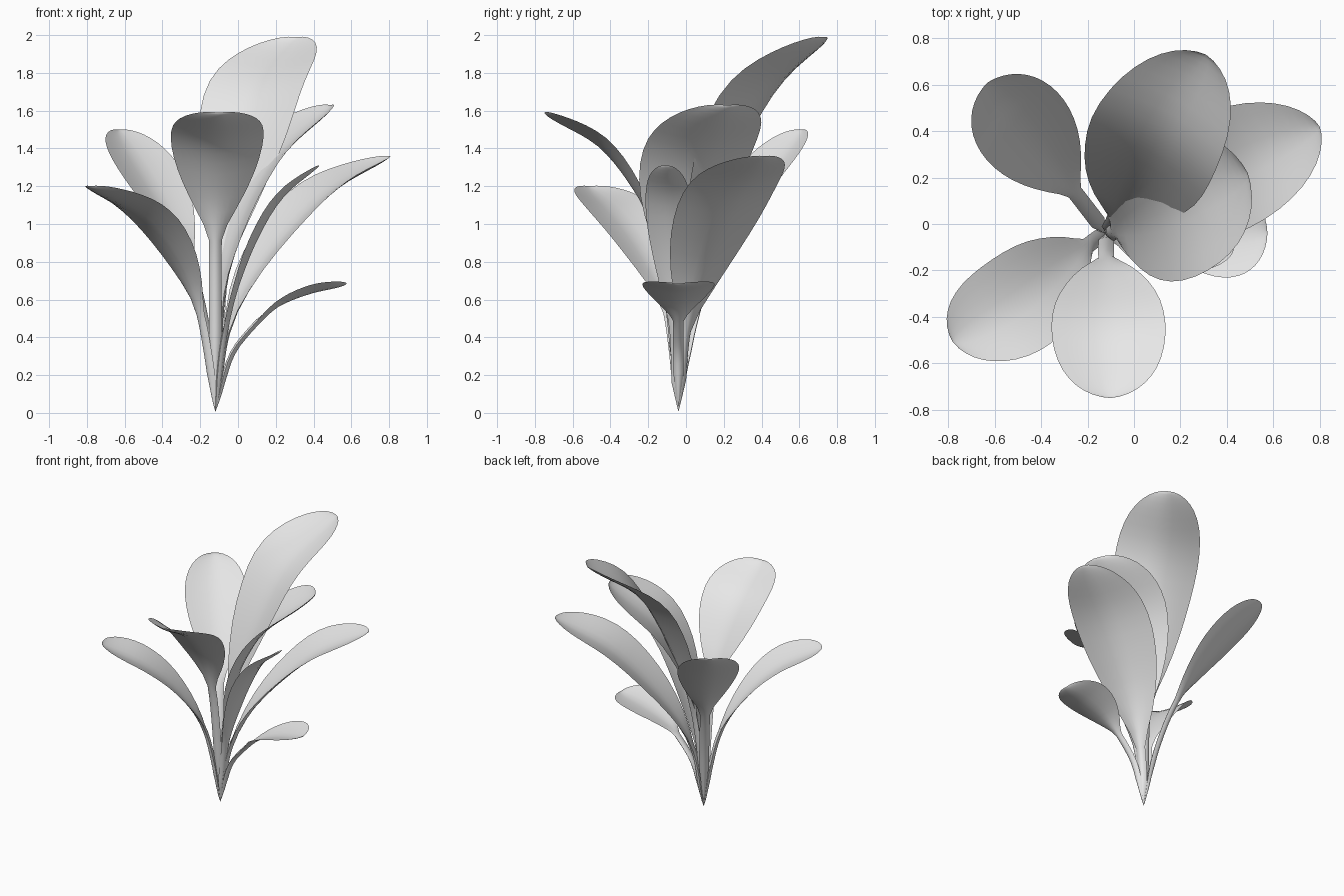
import bpy, bmesh, math
from mathutils import Vector

cube = bpy.data.objects.get("Cube")
if cube:
    bpy.data.objects.remove(cube, do_unlink=True)

# Single leaf colour
leaf_material = bpy.data.materials.new("pale grey leaf")
leaf_material.use_nodes = True
leaf_grey = (0.8, 0.8, 0.8, 1.0)
leaf_material.diffuse_color = leaf_grey
leaf_material.node_tree.nodes["Principled BSDF"].inputs["Base Color"].default_value = leaf_grey

ROOT = Vector((-0.12, -0.04, 0.005))
UP = Vector((0, 0, 1))
COLUMNS = 8      # strips across a leaf
STEM_ROWS = 10
BLADE_ROWS = 18


def smooth_path(points, steps=24):
    """Sample a smooth curve through the points."""
    pts = [2 * points[0] - points[1]] + points + [2 * points[-1] - points[-2]]
    out = []
    for a, b, c, d in zip(pts, pts[1:], pts[2:], pts[3:]):
        for i in range(steps):
            t = i / steps
            out.append(0.5 * (2 * b + (c - a) * t + (2 * a - 5 * b + 4 * c - d) * t ** 2
                              + (3 * b - a - 3 * c + d) * t ** 3))
    return out + [points[-1]]


def along(path, lengths, distance):
    """Position and direction at a distance along the path."""
    for i in range(len(path) - 1):
        if lengths[i + 1] >= distance or i == len(path) - 2:
            f = (distance - lengths[i]) / (lengths[i + 1] - lengths[i])
            return path[i].lerp(path[i + 1], f), (path[i + 1] - path[i]).normalized()


def build_leaf(name, width, neck_height, *points, stem=0.034, roundness=0.5):
    path = smooth_path([ROOT] + [Vector(p) for p in points])
    lengths = [0.0]
    for a, b in zip(path, path[1:]):
        lengths.append(lengths[-1] + (b - a).length)
    total = lengths[-1]
    neck = next(l for p, l in zip(path, lengths) if p.z >= neck_height)
    heading = path[-1] - ROOT
    side = UP.cross(Vector((heading.x, heading.y, 0))).normalized()

    # Rows are packed more tightly towards the rounded tip
    rows = [neck * i / STEM_ROWS for i in range(STEM_ROWS)]
    rows += [neck + (total - neck) * math.sin(math.pi / 2 * i / BLADE_ROWS)
             for i in range(BLADE_ROWS + 1)]
    peak_u = 1 / (1 + roundness)
    peak = peak_u * (1 - peak_u) ** roundness

    bm = bmesh.new()
    rings = []
    for distance in rows:
        centre, tangent = along(path, lengths, distance)
        normal = tangent.cross(side).normalized()
        u = min(1.0, max(0.0, (distance - neck) / (total - neck)))
        blade = width / 2 * u * (1 - u) ** roundness / peak
        stalk = stem * min(1.0, distance / (0.4 * neck)) * (1 - u) ** 0.5
        half = (blade ** 2 + stalk ** 2) ** 0.5
        thick = 0.006 * (1 - u) ** 0.5 + 0.45 * stalk * max(0.0, 1 - 4 * u)
        thick = min(thick, half)
        cup = 0.22 * blade
        ring = []
        for k in range(2 * COLUMNS):
            top = k < COLUMNS
            j = -1 + 2 * k / COLUMNS if top else 3 - 2 * k / COLUMNS
            lift = cup * (abs(j) ** 1.5 - 0.4)
            lift += (0.5 if top else -1) * thick * (1 - j * j)
            ring.append(bm.verts.new(centre + side * half * j + normal * lift))
        rings.append(ring)
    for lower, upper in zip(rings, rings[1:]):
        for k in range(2 * COLUMNS):
            n = (k + 1) % (2 * COLUMNS)
            bm.faces.new((lower[k], lower[n], upper[n], upper[k]))
    bmesh.ops.remove_doubles(bm, verts=bm.verts, dist=0.0002)
    bmesh.ops.recalc_face_normals(bm, faces=bm.faces)

    mesh = bpy.data.meshes.new(name)
    bm.to_mesh(mesh)
    bm.free()
    mesh.materials.append(leaf_material)
    leaf = bpy.data.objects.new(name, mesh)
    bpy.context.collection.objects.link(leaf)
    bpy.ops.object.select_all(action="DESELECT")
    leaf.select_set(True)
    bpy.context.view_layer.objects.active = leaf
    bpy.ops.object.shade_smooth_by_angle(angle=math.radians(60))


# Tall leaves at the back and right
build_leaf("tall_back_leaf", 0.58, 0.72, (-.1, -.01, .5), (-.06, .07, .95),
           (.03, .22, 1.42), (.12, .41, 1.74), (.31, .73, 1.99), roundness=0.52)
build_leaf("upper_left_leaf", 0.63, 0.62, (-.1, -.04, .5), (-.05, -.02, .85),
           (.05, .02, 1.16), (.2, .09, 1.4), (.49, .22, 1.63))

# Arching leaves on the left side
build_leaf("wide_left_leaf", 0.53, 0.42, (-.07, -.01, .4), (.05, .06, .7),
           (.25, .16, .98), (.48, .27, 1.2), (.8, .42, 1.36), roundness=0.58)
build_leaf("narrow_left_leaf", 0.24, 0.4, (-.08, -.05, .4), (.02, -.07, .75),
           (.13, -.09, 1), (.25, -.1, 1.17), (.43, -.11, 1.31))
build_leaf("low_left_leaf", 0.38, 0.48, (-.05, -.04, .28), (.05, -.04, .43),
           (.2, -.04, .57), (.38, -.04, .65), (.575, -.04, .685), stem=0.028)

# Front leaf
build_leaf("front_leaf", 0.49, 0.9, (-.12, -.08, .5), (-.12, -.14, .9),
           (-.115, -.25, 1.17), (-.11, -.45, 1.43), (-.1, -.75, 1.59))

# Leaves on the right side
build_leaf("front_right_leaf", 0.44, 0.52, (-.155, -.06, .3), (-.22, -.11, .6),
           (-.36, -.23, .88), (-.53, -.365, 1.07), (-.78, -.51, 1.2))
build_leaf("back_right_leaf", 0.42, 0.78, (-.165, .02, .4), (-.25, .13, .78),
           (-.36, .27, 1.05), (-.48, .42, 1.27), (-.63, .61, 1.5))
